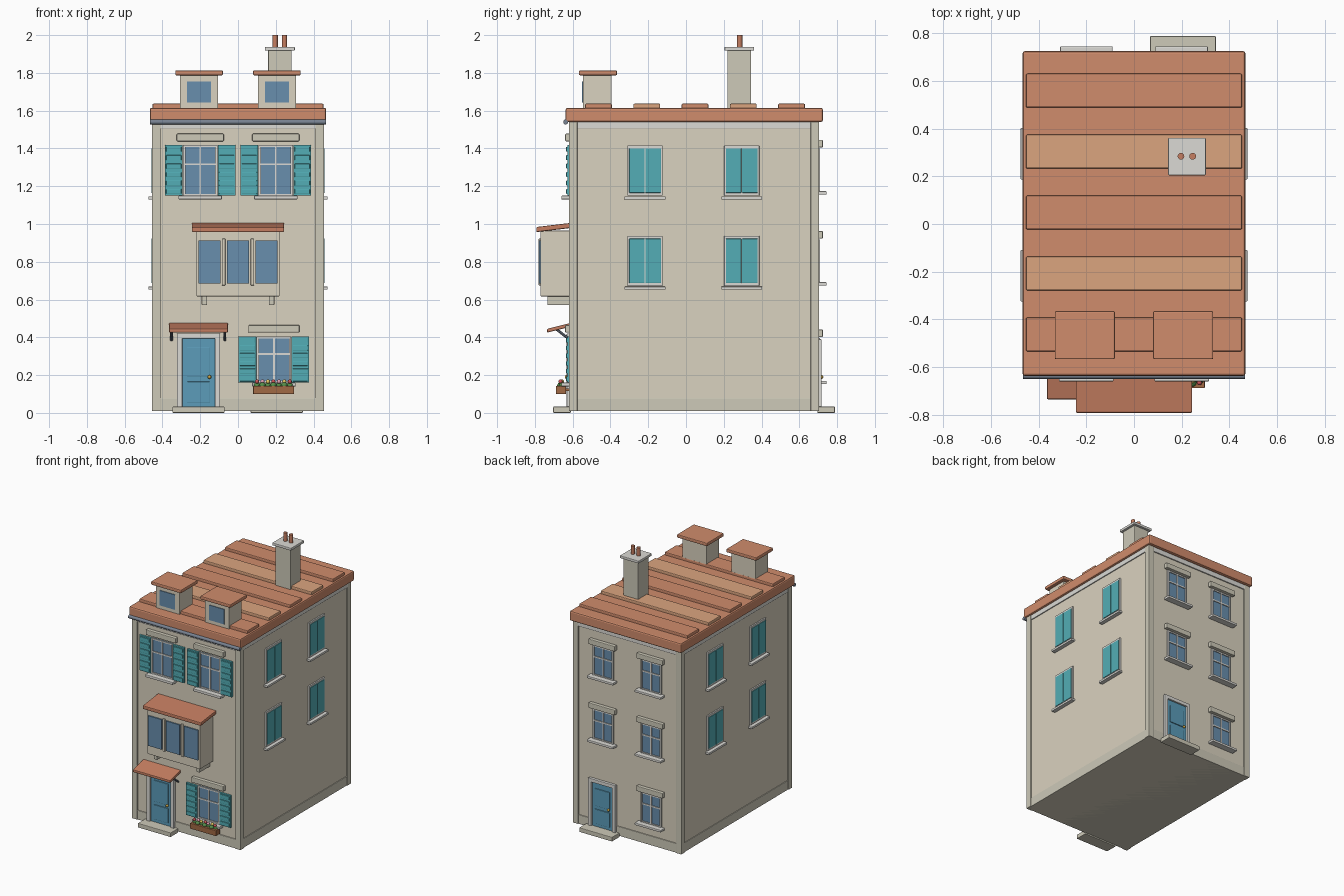
import bpy, bmesh, math
from mathutils import Vector

if "Cube" in bpy.data.objects:
    bpy.data.objects.remove(bpy.data.objects["Cube"])

def mat(name, r, g, b):
    m = bpy.data.materials.new(name)
    m.diffuse_color = tuple((c / 255) ** 2.2 for c in (r, g, b)) + (1,)
    m.use_nodes = True
    m.node_tree.nodes["Principled BSDF"].inputs["Base Color"].default_value = m.diffuse_color
    return m

WALL = mat("plaster", 217, 209, 190)
STONE = mat("stone", 204, 200, 183)
TRIM = mat("trim", 218, 217, 212)
TILE = mat("tile", 207, 139, 108)
TILE2 = mat("tile_light", 218, 163, 126)
CANOPY = mat("canopy_tile", 196, 125, 97)
TEAL = mat("shutter_teal", 84, 172, 180)
DOOR = mat("door_blue", 92, 155, 184)
GLASS = mat("glass", 104, 141, 172)
WOOD = mat("wood", 160, 105, 70)
METAL = mat("gutter_metal", 120, 130, 145)
BRASS = mat("brass", 205, 165, 70)
LEAF = mat("leaf", 85, 140, 75)
PETALS = [mat("petal_red", 205, 85, 90), mat("petal_pink", 225, 160, 180), mat("petal_yellow", 230, 200, 100)]

FRONT, BACK, SIDE = -0.61, 0.695, 0.445   # wall planes

def finish(bm, name, m, bevel=0):
    me = bpy.data.meshes.new(name)
    bmesh.ops.recalc_face_normals(bm, faces=bm.faces)
    bm.to_mesh(me)
    bm.free()
    ob = bpy.data.objects.new(name, me)
    bpy.context.collection.objects.link(ob)
    me.materials.append(m)
    if bevel:
        b = ob.modifiers.new("bevel", "BEVEL")
        b.width, b.segments = bevel, 2
    return ob

def box(name, x, y, z, m, bevel=0.003, tilt=0):
    """Box from (min, max) ranges; tilt lifts the back (max y) edge."""
    bm = bmesh.new()
    bmesh.ops.create_cube(bm, size=1)
    for v in bm.verts:
        t = v.co + Vector((.5, .5, .5))
        v.co = [a[0] + (a[1] - a[0]) * k for a, k in zip((x, y, z), t)]
        v.co.z += tilt * t.y
    return finish(bm, name, m, bevel)

def facade(name, s, x, d, z, m, bevel=0.003):
    """Box on the front (s=-1) or back (s=1) wall, d = outward depth range."""
    base = FRONT if s < 0 else BACK
    return box(name, x, sorted(base + s * k for k in d), z, m, bevel)

def rod(name, a, b, r, m, n=16):
    a, b = Vector(a), Vector(b)
    bm = bmesh.new()
    bmesh.ops.create_cone(bm, cap_ends=True, segments=n, radius1=r, radius2=r, depth=(b - a).length)
    bm.transform(Vector((0, 0, 1)).rotation_difference(b - a).to_matrix().to_4x4())
    bmesh.ops.translate(bm, verts=bm.verts, vec=(a + b) / 2)
    ob = finish(bm, name, m)
    ob.data.shade_smooth()
    ob.data.set_sharp_from_angle(angle=math.radians(40))

def ball(name, c, r, m):
    bm = bmesh.new()
    bmesh.ops.create_uvsphere(bm, u_segments=12, v_segments=8, radius=r)
    bmesh.ops.translate(bm, verts=bm.verts, vec=c)
    finish(bm, name, m).data.shade_smooth()

def window(s, cx, z0, z1, w, lintel, sill):
    """Glass, frame, glazing bars, lintel and sill; w = half width."""
    facade("window_glass", s, (cx - w, cx + w), (-.01, .006), (z0, z1), GLASS, 0)
    for k in (-1, 1):
        e = cx + k * (w - .005)
        facade("window_jamb", s, (e - .006, e + .006), (0, .014), (z0, z1), TRIM, 0)
    for z in (z0 + .005, z1 - .005, z0 + (z1 - z0) * .62):
        facade("window_rail", s, (cx - w, cx + w), (0, .012), (z - .005, z + .005), TRIM, 0)
    facade("window_bar", s, (cx - .005, cx + .005), (0, .012), (z0, z1), TRIM, 0)
    facade("lintel", s, (cx - lintel[0], cx + lintel[0]), (0, .03), lintel[1:], STONE, .005)
    facade("sill", s, (cx - sill[0], cx + sill[0]), (0, .05), sill[1:], TRIM, .004)

def shutter(cx, z0, z1):
    facade("shutter", -1, (cx - .047, cx + .047), (.002, .018), (z0, z1), TEAL)
    n = 6
    for i in range(n):
        z = z0 + (i + .5) * (z1 - z0) / n
        facade("shutter_slat", -1, (cx - .04, cx + .04), (.01, .024), (z - .013, z + .013), TEAL, .002)

def door(s, cx, top, knob):
    """Surround, leaf, raised panels, knob and step."""
    for k in (-1, 1):
        e = cx + k * .1
        facade("door_jamb", s, (e - .014, e + .014), (0, .022), (.03, top), TRIM)
    facade("door_head", s, (cx - .114, cx + .114), (0, .022), (top - .027, top), TRIM)
    facade("door_leaf", s, (cx - .087, cx + .087), (-.01, .01), (.03, top - .026), DOOR)
    for z in ((.055, .165), (.19, top - .07)):
        facade("door_panel", s, (cx - .062, cx + .062), (0, .016), z, DOOR)
    base = FRONT if s < 0 else BACK
    ball("door_knob", (cx + knob, base + s * .022, .19), .01, BRASS)
    facade("door_step", s, (cx - .138, cx + .138), (0, .093), (0, .033), STONE, .004)

# main walls, corner piers, plinth and cornice
box("walls", (-SIDE, SIDE), (FRONT, BACK), (.01, 1.545), WALL, 0)
for x in (-.455, .41):
    for y in (-.62, .66):
        box("corner_pier", (x, x + .045), (y, y + .045), (.01, 1.545), STONE)
box("plinth", (-.45, .45), (-.616, .701), (.01, .08), STONE)
box("cornice", (-.452, .452), (-.618, .703), (1.505, 1.545), TRIM)

# roof slab, raised tile courses and gutter
box("roof_slab", (-.467, .467), (-.637, .725), (1.54, 1.615), TILE, .01)
for i in range(5):
    y = -.534 + .2555 * i
    box("tile_course", (-.453, .453), (y, y + .142), (1.6, 1.637), TILE2 if i % 2 else TILE, .006)
rod("gutter", (-.465, -.637, 1.54), (.465, -.637, 1.54), .013, METAL)

# dormers
for c in (-.206, .206):
    box("dormer", (c - .101, c + .101), (-.546, -.394), (1.6, 1.79), WALL)
    box("dormer_glass", (c - .063, c + .063), (-.551, -.54), (1.642, 1.755), GLASS, 0)
    box("dormer_roof", (c - .126, c + .126), (-.567, -.365), (1.787, 1.813), TILE, .006)

# chimney
box("chimney", (.16, .284), (.22, .344), (1.6, 1.92), STONE)
box("chimney_cap", (.143, .301), (.204, .361), (1.918, 1.938), TRIM, .004)
for x in (.197, .246):
    rod("chimney_pot", (x, .284, 1.93), (x, .284, 2), .014, CANOPY)

# front top-floor and ground-floor windows with shutters
for c, z0, z1 in ((-.2, 1.15, 1.418), (.2, 1.15, 1.418), (.19, .16, .405)):
    window(-1, c, z0, z1, .09, (.135 if z0 < 1 else .125, z1 + .02, z1 + .06), (.115, z0 - .02, z0))
    for k in (-1, 1):
        shutter(c + k * .14, z0, z1)

# bay window
box("bay", (-.22, .22), (-.77, -.6), (.617, .965), WALL)
for c in (-.151, 0, .151):
    box("bay_glass", (c - .058, c + .058), (-.779, -.76), (.685, .912), GLASS, 0)
for c in (-.076, .076):
    box("bay_post", (c - .009, c + .009), (-.78, -.76), (.675, .922), WALL)
for c in (-.178, .178):
    box("bay_bracket", (c - .014, c + .014), (-.733, -.6), (.57, .62), STONE)
box("bay_roof", (-.244, .244), (-.792, -.6), (.957, .984), CANOPY, .006, tilt=.023)

# front and back doors, door canopy with struts
door(-1, -.209, .42, .058)
door(1, .205, .39, -.058)
box("door_canopy", (-.365, -.053), (-.735, -.6), (.425, .445), CANOPY, .005, tilt=.034)
for x in (-.352, -.07):
    rod("canopy_strut", (x, -.685, .442), (x, -.612, .385), .007, METAL, 8)

# flower box
box("flower_box", (.08, .297), (-.688, -.635), (.1, .142), WOOD)
box("flower_box_bracket", (.1, .277), (-.64, -.6), (.115, .13), WOOD, 0)
for i in range(7):
    x = .1 + i * .029
    ball("leaves", (x, -.655 - .01 * (i % 2), .145), .017, LEAF)
    ball("flower", (x, -.665 + .008 * (i % 2), .166), .011, PETALS[i % 3])

# back windows
for c, z in ((-.2, .168), (-.2, .69), (.2, .69), (-.2, 1.172), (.2, 1.172)):
    window(1, c, z, z + .228, .085, (.11, z + .233, z + .273), (.11, z - .016, z + .002))

# side windows with closed shutters, both sides
for s in (-1, 1):
    def side(name, d, y, z, m):
        box(name, sorted(s * (SIDE + k) for k in d), y, z, m, .002)
    for c in (-.217, .295):
        for z in (1.15, .672):
            side("side_frame", (-.01, .01), (c - .093, c + .093), (z, z + .265), TRIM)
            for y in (c - .084, c + .002):
                side("side_shutter", (0, .014), (y, y + .082), (z + .015, z + .25), TEAL)
            side("side_sill", (-.01, .03), (c - .108, c + .108), (z - .02, z - .004), TRIM)
